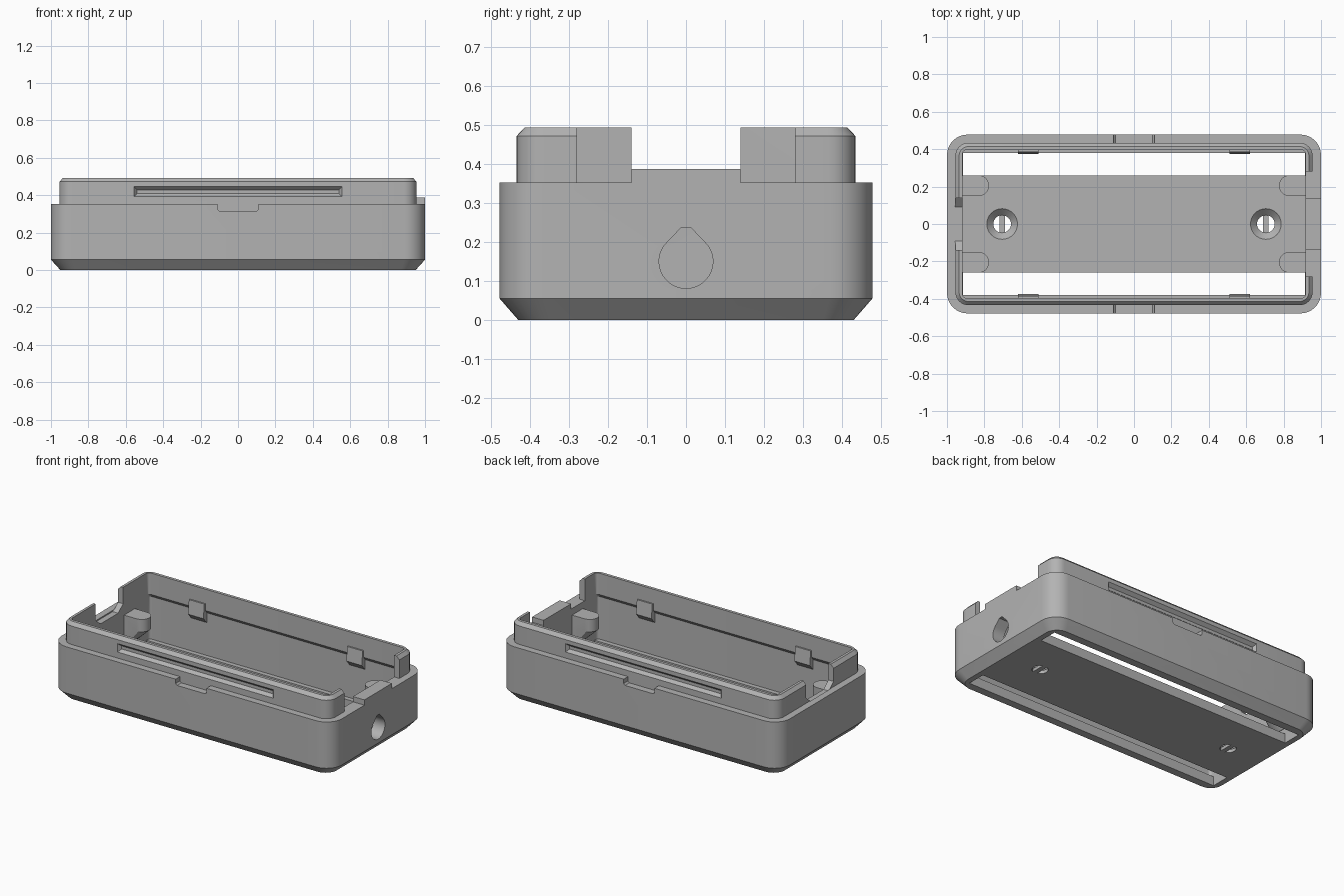
import bpy, bmesh, math

cube = bpy.data.objects.get("Cube")
if cube:
    bpy.data.objects.remove(cube, do_unlink=True)

grey = bpy.data.materials.new("matte grey")
grey.use_nodes = True
GREY = (0.45, 0.45, 0.45, 1)
grey.diffuse_color = GREY
grey.node_tree.nodes["Principled BSDF"].inputs["Base Color"].default_value = GREY


def loft(name, rings):
    """Closed solid through rings that have equal point counts."""
    bm = bmesh.new()
    loops = [[bm.verts.new(p) for p in ring] for ring in rings]
    n = len(loops[0])
    for low, high in zip(loops, loops[1:]):
        for i in range(n):
            j = (i + 1) % n
            bm.faces.new((low[i], low[j], high[j], high[i]))
    bm.faces.new(loops[0][::-1])
    bm.faces.new(loops[-1])
    bmesh.ops.recalc_face_normals(bm, faces=bm.faces)
    mesh = bpy.data.meshes.new(name)
    bm.to_mesh(mesh)
    bm.free()
    mesh.materials.append(grey)
    obj = bpy.data.objects.new(name, mesh)
    bpy.context.collection.objects.link(obj)
    return obj


def arc(cx, cy, r, start, end, steps):
    angles = [math.radians(start + (end - start) * i / steps) for i in range(steps + 1)]
    return [(cx + r * math.cos(a), cy + r * math.sin(a)) for a in angles]


def rounded(hx, hy, r, z):
    """Rounded rectangle ring at height z."""
    pts = []
    for k, (sx, sy) in enumerate([(1, 1), (-1, 1), (-1, -1), (1, -1)]):
        pts += arc(sx * (hx - r), sy * (hy - r), r, 90 * k, 90 * k + 90, 8)
    return [(x, y, z) for x, y in pts]


def circle(x, r, z):
    return [(px, py, z) for px, py in arc(x, 0, r, 0, 360, 32)[:-1]]


def prism_x(name, profile, x0, x1):
    """Extrude a (y, z) profile along x."""
    return loft(name, [[(x, y, z) for y, z in profile] for x in (x0, x1)])


def box(name, x0, x1, y0, y1, z0, z1):
    return prism_x(name, [(y0, z0), (y1, z0), (y1, z1), (y0, z1)], x0, x1)


def cut(target, cutter):
    cutter.hide_render = True
    mod = target.modifiers.new("cut", 'BOOLEAN')
    mod.operation, mod.solver, mod.object = 'DIFFERENCE', 'EXACT', cutter
    bpy.context.view_layer.objects.active = target
    bpy.ops.object.modifier_apply(modifier=mod.name)
    bpy.data.objects.remove(cutter, do_unlink=True)


WALL = 0.918      # inner end wall
RIM = 0.353       # shoulder height

# Shell: chamfered base, shoulder and raised lip
shell = loft("case_shell", [
    rounded(0.95, 0.43, 0.08, 0), rounded(1, 0.478, 0.11, 0.055),
    rounded(1, 0.478, 0.11, RIM), rounded(0.955, 0.434, 0.07, RIM),
    rounded(0.955, 0.434, 0.07, 0.472), rounded(0.935, 0.414, 0.05, 0.493)])

# Cavity, slightly narrower at the lip
cut(shell, loft("cavity", [
    rounded(WALL, 0.41, 0.02, 0.06), rounded(WALL, 0.41, 0.02, 0.335),
    rounded(WALL, 0.395, 0.02, 0.355), rounded(WALL, 0.395, 0.02, 0.6)]))

# Lip openings at both ends
cut(shell, box("wide_gap", 0.9, 1.1, -0.28, 0.28, RIM, 0.6))
cut(shell, prism_x("narrow_gap", [
    (-0.14, 0.6), (-0.14, 0.387), (-0.09, 0.345),
    (0.09, 0.345), (0.14, 0.387), (0.14, 0.6)], -0.957, -0.9))

for s in (-1, 1):
    # Floor slots along the long walls
    cut(shell, box("floor_slot", -0.915, 0.915, min(s * 0.26, s * 0.38),
                   max(s * 0.26, s * 0.38), -0.1, 0.2))
    # Snap grooves in the lip
    cut(shell, loft("snap_groove", [
        [(e * hx, s * y, z) for hx, y, z in
         [(0.56, 0.44, 0.387), (0.54, 0.414, 0.408), (0.54, 0.414, 0.428), (0.56, 0.44, 0.452)]]
        for e in (-1, 1)]))
    # Opening notches in the shoulder
    cut(shell, loft("pry_notch", [
        [(x, y, z) for x, z in [(-0.11, 0.37), (-0.11, 0.325), (-0.1, 0.315),
                                (0.1, 0.315), (0.11, 0.325), (0.11, 0.37)]]
        for y in (s * 0.434, s * 0.5)]))
    # Countersunk screw holes
    x = s * 0.705
    cut(shell, loft("screw_hole", [
        circle(x, 0.047, -0.05), circle(x, 0.047, 0.02),
        circle(x, 0.082, 0.055), circle(x, 0.082, 0.1)]))

# Teardrop cable hole
cut(shell, prism_x("cable_hole", arc(0, 0.15, 0.069, 135, 405, 28)
                   + [(0.012, 0.237), (-0.012, 0.237)], 0.85, 1.1))

parts = [shell, box("cable_sill", WALL, 1, -0.14, 0.14, RIM, 0.387)]

for s, side in ((-1, "right"), (1, "left")):
    x = s * 0.705
    parts.append(box(side + "_screw_bridge", x - 0.015, x + 0.015, -0.047, 0.047, 0, 0.02))
    for t, end in ((-1, "front"), (1, "back")):
        # Rounded board supports tapering into the end walls
        outline = [(WALL, 0.055)] + arc(0.83, 0, 0.055, 90, 270, 14) + [(WALL, -0.055)]
        rings = [[(s * (WALL - (WALL - px) * k), t * 0.205 + py, z) for px, py in outline]
                 for k, z in ((0.02, 0.1), (1, 0.23), (1, 0.31))]
        parts.append(loft(f"{end}_{side}_support", rings))
        # Board catches on the long walls
        parts.append(prism_x(f"{end}_{side}_catch", [
            (t * 0.412, 0.4), (t * 0.385, 0.4), (t * 0.375, 0.31), (t * 0.412, 0.27)],
            s * 0.565 - 0.055, s * 0.565 + 0.055))

bpy.ops.object.select_all(action='DESELECT')
for obj in parts:
    obj.select_set(True)
bpy.context.view_layer.objects.active = shell
bpy.ops.object.shade_smooth_by_angle(angle=math.radians(25))
